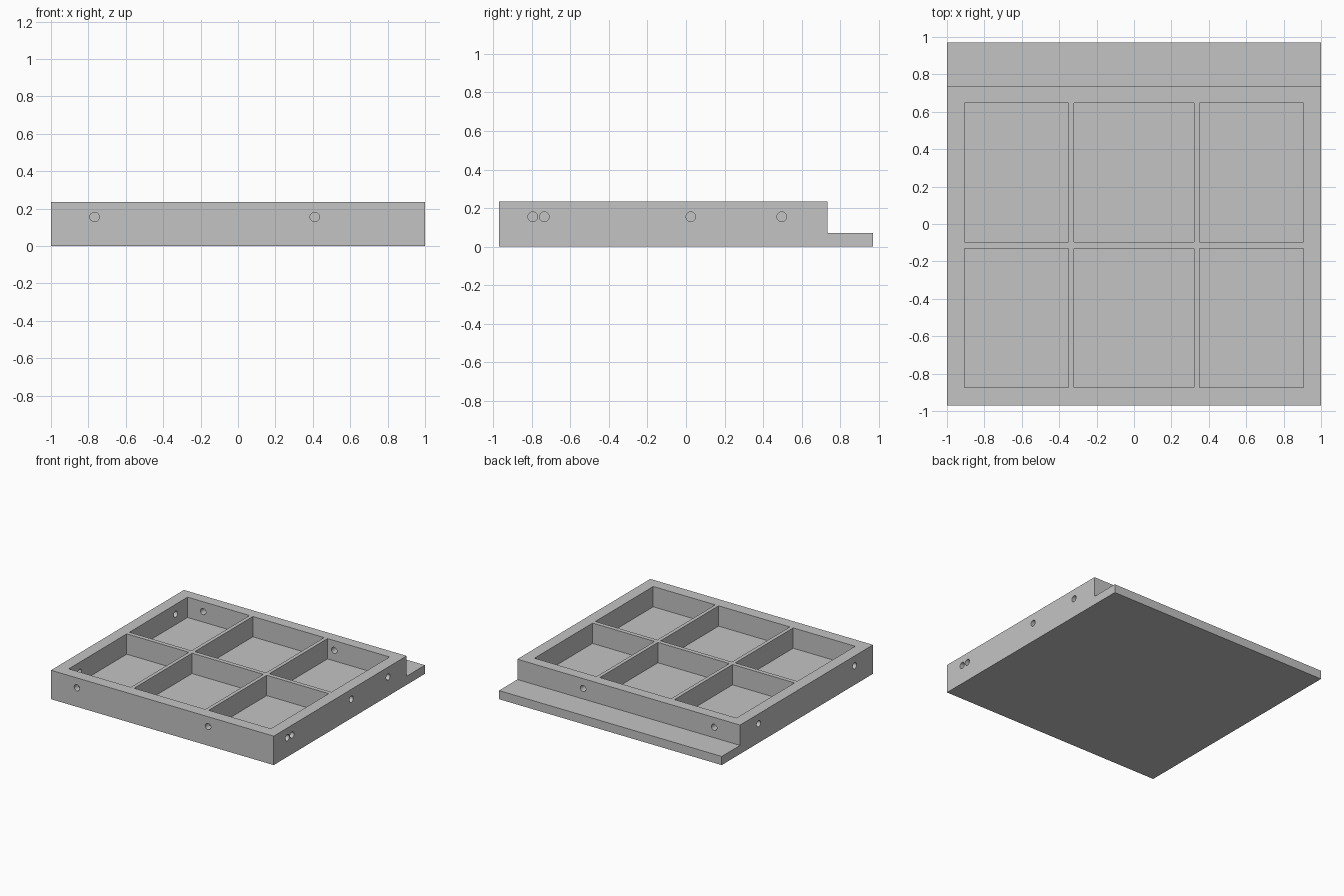
import bpy
import bmesh
from math import radians, pi
from mathutils import Matrix, Vector

old = bpy.data.objects.get("Cube")
if old:
    bpy.data.objects.remove(old, do_unlink=True)

grey = bpy.data.materials.new("light grey")
grey.use_nodes = True
grey.diffuse_color = (0.55, 0.55, 0.55, 1)
grey.node_tree.nodes["Principled BSDF"].inputs["Base Color"].default_value = grey.diffuse_color

HEIGHT, FLOOR = 0.235, 0.07
HALF_X, HALF_Y, WALL_BACK = 1.0, 0.97, 0.735
HOLE_Z, HOLE_R, BLIND, THROUGH = 0.155, 0.025, 0.05, 0.12


def make_object(name, bm):
    bmesh.ops.recalc_face_normals(bm, faces=bm.faces)
    mesh = bpy.data.meshes.new(name)
    bm.to_mesh(mesh)
    bm.free()
    mesh.materials.append(grey)
    obj = bpy.data.objects.new(name, mesh)
    bpy.context.collection.objects.link(obj)
    return obj


def add_hole(bm, centre, axis, depth):
    """Cylinder reaching the given depth to both sides of a wall face."""
    turn = Vector((0, 0, 1)).rotation_difference(Vector(axis)).to_matrix().to_4x4()
    bmesh.ops.create_cone(bm, cap_ends=True, segments=32, radius1=HOLE_R, radius2=HOLE_R,
                          depth=2 * depth, matrix=Matrix.Translation(centre) @ turn)


# Tray body: stepped side profile with the rear ledge, extruded across x
bm = bmesh.new()
profile = [(-HALF_Y, 0), (HALF_Y, 0), (HALF_Y, FLOOR), (WALL_BACK, FLOOR),
           (WALL_BACK, HEIGHT), (-HALF_Y, HEIGHT)]
face = bm.faces.new([bm.verts.new((-HALF_X, y, z)) for y, z in profile])
side = bmesh.ops.extrude_face_region(bm, geom=[face])["geom"]
bmesh.ops.translate(bm, vec=(2 * HALF_X, 0, 0),
                    verts=[v for v in side if isinstance(v, bmesh.types.BMVert)])
tray = make_object("tray", bm)

# Six compartments
bm = bmesh.new()
for x0, x1 in [(-0.907, -0.35), (-0.32, 0.32), (0.35, 0.907)]:
    for y0, y1 in [(-0.875, -0.132), (-0.097, 0.648)]:
        top = HEIGHT + 0.1
        place = Matrix.Translation(((x0 + x1) / 2, (y0 + y1) / 2, (FLOOR + top) / 2))
        size = Matrix.Diagonal((x1 - x0, y1 - y0, top - FLOOR, 1))
        bmesh.ops.create_cube(bm, size=1, matrix=place @ size)
pockets = make_object("compartment_cutter", bm)

# Peg holes: blind at the front and left end, through at the back and right end
bm = bmesh.new()
for x in (-0.767, 0.41):
    add_hole(bm, (x, -HALF_Y, HOLE_Z), (0, 1, 0), BLIND)
    add_hole(bm, (x, WALL_BACK, HOLE_Z), (0, 1, 0), THROUGH)
for y in (-0.795, -0.735, 0.025, 0.497):
    add_hole(bm, (HALF_X, y, HOLE_Z), (1, 0, 0), BLIND)
for y in (-0.735, 0.497):
    add_hole(bm, (-HALF_X, y, HOLE_Z), (1, 0, 0), THROUGH)
holes = make_object("hole_cutter", bm)

# Cut the tray and drop the cutters
bpy.ops.object.select_all(action="DESELECT")
tray.select_set(True)
bpy.context.view_layer.objects.active = tray
for cutter in (pockets, holes):
    cutter.hide_render = True
    mod = tray.modifiers.new(cutter.name, "BOOLEAN")
    mod.operation, mod.solver, mod.object = "DIFFERENCE", "EXACT", cutter
    bpy.ops.object.modifier_apply(modifier=mod.name)
    bpy.data.objects.remove(cutter, do_unlink=True)
bpy.ops.object.shade_smooth_by_angle(angle=radians(30))
